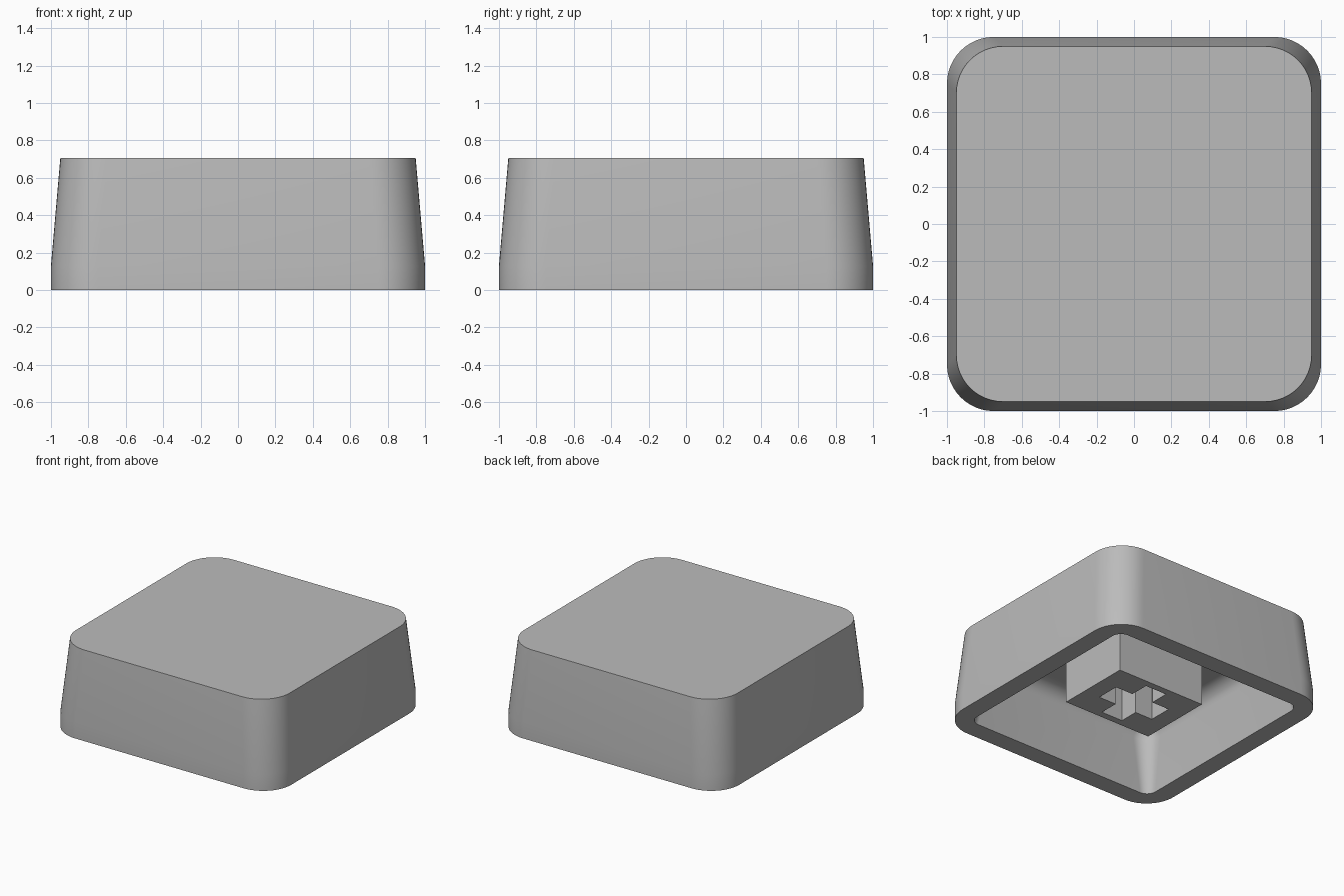
import bpy, bmesh, math

cube = bpy.data.objects.get("Cube")
if cube:
    bpy.data.objects.remove(cube, do_unlink=True)

grey = bpy.data.materials.new("grey plastic")
grey.use_nodes = True
color = (0.5, 0.5, 0.5, 1)
grey.diffuse_color = color
grey.node_tree.nodes["Principled BSDF"].inputs["Base Color"].default_value = color

HEIGHT, CEILING = 0.705, 0.54


def rounded_square(half, radius, steps=12):
    """Outline of a square with rounded corners, counter-clockwise."""
    points = []
    for corner in range(4):
        middle = math.pi / 4 + corner * math.pi / 2
        cx = math.copysign(half - radius, math.cos(middle))
        cy = math.copysign(half - radius, math.sin(middle))
        for i in range(steps + 1):
            a = (corner + i / steps) * math.pi / 2
            points.append((cx + radius * math.cos(a), cy + radius * math.sin(a)))
    return points


# Hollow cap: outer wall from the top down, over the rim, up the cavity
sections = [(0.95, 0.25, HEIGHT), (1, 0.25, 0.13), (1, 0.25, 0), (0.85, 0.08, 0)]
fillet = 0.12
for i in range(7):
    a = i / 6 * math.pi / 2
    sections.append((0.82 - fillet * (1 - math.cos(a)), 0.14 - 0.08 * i / 6,
                     CEILING - fillet * (1 - math.sin(a))))

bm = bmesh.new()
rings = [[bm.verts.new((x, y, z)) for x, y in rounded_square(half, radius)]
         for half, radius, z in sections]
for upper, lower in zip(rings, rings[1:]):
    for i in range(len(upper)):
        j = (i + 1) % len(upper)
        bm.faces.new((upper[j], upper[i], lower[i], lower[j]))
bm.faces.new(rings[0])
bm.faces.new(reversed(rings[-1]))
bmesh.ops.recalc_face_normals(bm, faces=bm.faces)
mesh = bpy.data.meshes.new("cap_shell")
bm.to_mesh(mesh)
bm.free()
shell = bpy.data.objects.new("cap_shell", mesh)
bpy.context.collection.objects.link(shell)
mesh.materials.append(grey)
bpy.context.view_layer.objects.active = shell
shell.select_set(True)
bpy.ops.object.shade_smooth_by_angle(angle=math.radians(35))
shell.select_set(False)

# Mounting stem: block with a cross-shaped socket
arm, slot = 0.25, 0.095
block = [(0.39, 0.305), (-0.39, 0.305), (-0.39, -0.305), (0.39, -0.305)]
cross = []
x_tip = [(arm, -slot), (arm, slot), (slot, slot)]
for quarter in range(4):
    for x, y in x_tip:
        for _ in range(quarter):
            x, y = -y, x
        cross.append((x, y))

curve = bpy.data.curves.new("stem", "CURVE")
curve.dimensions = "2D"
curve.fill_mode = "BOTH"
for outline in (block, cross):
    spline = curve.splines.new("POLY")
    spline.points.add(len(outline) - 1)
    for point, (x, y) in zip(spline.points, outline):
        point.co = (x, y, 0, 1)
    spline.use_cyclic_u = True
bottom, top = 0.09, CEILING + 0.005
curve.extrude = (top - bottom) / 2
curve.materials.append(grey)
stem = bpy.data.objects.new("stem", curve)
stem.location.z = (top + bottom) / 2
bpy.context.collection.objects.link(stem)
bpy.context.view_layer.objects.active = stem
stem.select_set(True)
bpy.ops.object.convert(target="MESH")
bpy.ops.object.shade_flat()
